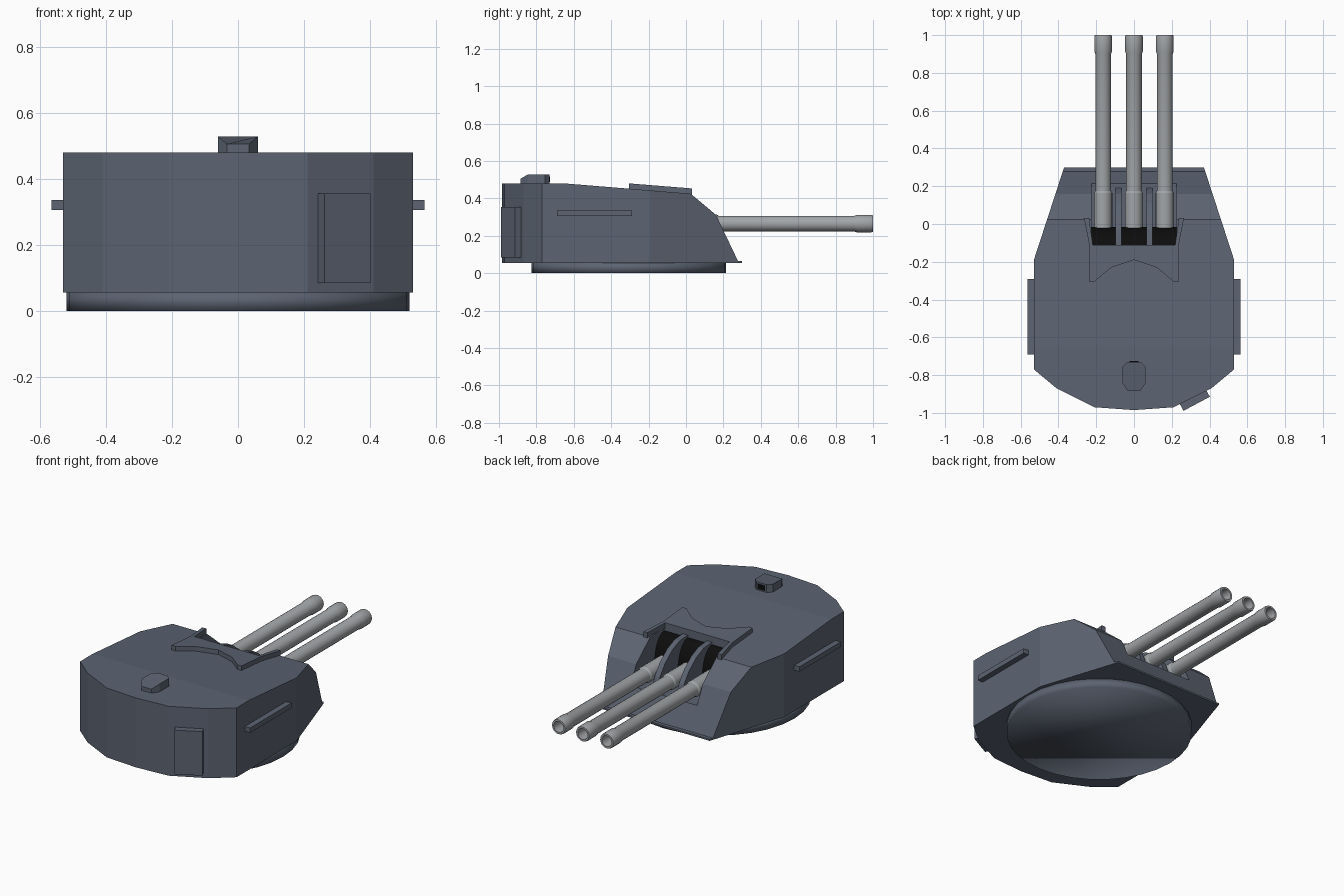
import bpy, bmesh, math
from mathutils import Vector

if "Cube" in bpy.data.objects:
    bpy.data.objects.remove(bpy.data.objects["Cube"])


def material(name, rgb):
    m = bpy.data.materials.new(name)
    m.use_nodes = True
    m.diffuse_color = (*rgb, 1)
    m.node_tree.nodes["Principled BSDF"].inputs["Base Color"].default_value = (*rgb, 1)
    return m


ARMOUR = material("blue grey armour", (0.107, 0.127, 0.168))
STEEL = material("light gun steel", (0.36, 0.375, 0.39))
BLACK = material("black shroud", (0.004, 0.004, 0.004))


def finish(name, bm, mat, smooth=None):
    bmesh.ops.recalc_face_normals(bm, faces=bm.faces)
    me = bpy.data.meshes.new(name)
    bm.to_mesh(me)
    bm.free()
    me.materials.append(mat)
    ob = bpy.data.objects.new(name, me)
    bpy.context.collection.objects.link(ob)
    if smooth is not None:
        bpy.ops.object.select_all(action="DESELECT")
        bpy.context.view_layer.objects.active = ob
        ob.select_set(True)
        bpy.ops.object.shade_smooth_by_angle(angle=math.radians(smooth))
    return ob


def prism(name, pts, lo, hi, mat, along="z"):
    """Extrude an outline: (x, y) along z, or (y, z) along x."""
    bm = bmesh.new()
    place = (lambda a, b, c: (a, b, c)) if along == "z" else (lambda a, b, c: (c, a, b))
    face = bm.faces.new([bm.verts.new(place(a, b, lo)) for a, b in pts])
    moved = bmesh.ops.extrude_face_region(bm, geom=[face])["geom"]
    shift = Vector(place(0, 0, hi - lo))
    bmesh.ops.translate(bm, vec=shift, verts=[v for v in moved if isinstance(v, bmesh.types.BMVert)])
    return finish(name, bm, mat)


def box(name, centre, size, mat, turn=0):
    x, y, z = (s / 2 for s in size)
    ob = prism(name, [(-x, -y), (x, -y), (x, y), (-x, y)], -z, z, mat)
    ob.location = centre
    ob.rotation_euler.z = turn
    return ob


def cut(ob, cutter, operation):
    mod = ob.modifiers.new("cut", "BOOLEAN")
    mod.operation, mod.object, mod.solver = operation, cutter, "EXACT"
    bpy.context.view_layer.objects.active = ob
    bpy.ops.object.modifier_apply(modifier=mod.name)
    bpy.data.objects.remove(cutter)


def mirrored(half):
    """Complete an outline given for +x; points on the centre line stay single."""
    return half + [(-x, y) for x, y in reversed(half) if x > 0]


# Armoured house: plan outline trimmed by the side profile
plan = mirrored([(0, -0.985), (0.21, -0.97), (0.41, -0.87), (0.53, -0.77), (0.53, -0.19), (0.37, 0.30)])
house = prism("turret_house", plan, 0.055, 0.6, ARMOUR)
side = [(-1.1, 0.0), (0.4, 0.0), (0.4, 0.065), (0.278, 0.065), (0.16, 0.312),
        (0.025, 0.425), (-0.65, 0.48), (-1.1, 0.48)]
cut(house, prism("profile_cutter", side, -0.7, 0.7, ARMOUR, "x"), "INTERSECT")

# Gun opening through roof and front plate
opening = [(-0.11, 0.7), (-0.11, 0.2), (0.4, 0.2), (0.4, 0.7)]
cut(house, prism("opening_cutter", opening, -0.225, 0.225, ARMOUR, "x"), "DIFFERENCE")

# Curved black shroud behind the guns
arc = [(-0.11 + 0.095 * math.sin(t * math.pi / 16), 0.25 + 0.165 * math.cos(t * math.pi / 16)) for t in range(9)]
prism("gun_shroud", arc + [(-0.015, 0.2), (-0.11, 0.2)], -0.224, 0.224, BLACK, "x")

# Curved dividers between the guns
rib = [(-0.11, 0.43), (-0.03, 0.424), (0.04, 0.395), (0.11, 0.34), (0.16, 0.275), (0.19, 0.2), (-0.11, 0.2)]
for label, x in (("right", -0.082), ("left", 0.082)):
    prism(label + "_gun_divider", rib, x - 0.017, x + 0.017, ARMOUR, "x")

# Raised roof plate around the opening, sheared to follow the roof slope
hood_plan = mirrored([(0, -0.19), (0.12, -0.23), (0.21, -0.305), (0.237, -0.305), (0.237, -0.11),
                      (0.265, 0.033), (0.238, 0.033), (0.218, -0.11)])
hood = prism("roof_hood", hood_plan, 0.42, 0.453, ARMOUR)
for v in hood.data.vertices:
    v.co.z += (0.033 - v.co.y) * 0.08

# Three guns, each a hollow turned barrel
barrel = [(-0.02, 0), (-0.02, 0.048), (0.165, 0.048), (0.175, 0.042), (0.9, 0.042), (0.915, 0.047),
          (0.99, 0.047), (1.0, 0.044), (1.0, 0.033), (0.9, 0.03), (0.9, 0)]
for label, x in (("right", -0.163), ("middle", 0), ("left", 0.163)):
    bm = bmesh.new()
    ring = [bm.verts.new((x, y, 0.265 + r)) for y, r in barrel]
    edges = [bm.edges.new(pair) for pair in zip(ring, ring[1:])]
    bmesh.ops.spin(bm, geom=ring + edges, cent=(x, 0, 0.265), axis=(0, 1, 0), angle=math.tau, steps=20)
    bmesh.ops.remove_doubles(bm, verts=bm.verts, dist=0.0005)
    finish(label + "_gun", bm, STEEL, 30)

# Turning ring under the house
bm = bmesh.new()
bmesh.ops.create_cone(bm, cap_ends=True, segments=32, radius1=0.52, radius2=0.52, depth=0.057)
bmesh.ops.translate(bm, vec=(0, -0.305, 0.0285), verts=bm.verts)
finish("turning_ring", bm, ARMOUR, 180)

# Sight hood on the roof with a sloped back and a dark slot
sight_plan = mirrored([(0.033, -0.885), (0.06, -0.845), (0.06, -0.755), (0.035, -0.73)])
sight = prism("sight_hood", sight_plan, 0.475, 0.528, ARMOUR)
for v in sight.data.vertices:
    if v.co.z > 0.5 and v.co.y < -0.88:
        v.co.z = 0.505
box("sight_slot", (0, -0.729, 0.503), (0.05, 0.006, 0.03), BLACK)

# Side rails and rear door
for label, x in (("right", -0.5425), ("left", 0.5425)):
    box(label + "_side_rail", (x, -0.49, 0.32), (0.045, 0.4, 0.03), ARMOUR)
box("rear_door", (0.321, -0.932, 0.22), (0.158, 0.045, 0.27), ARMOUR, math.radians(28))
